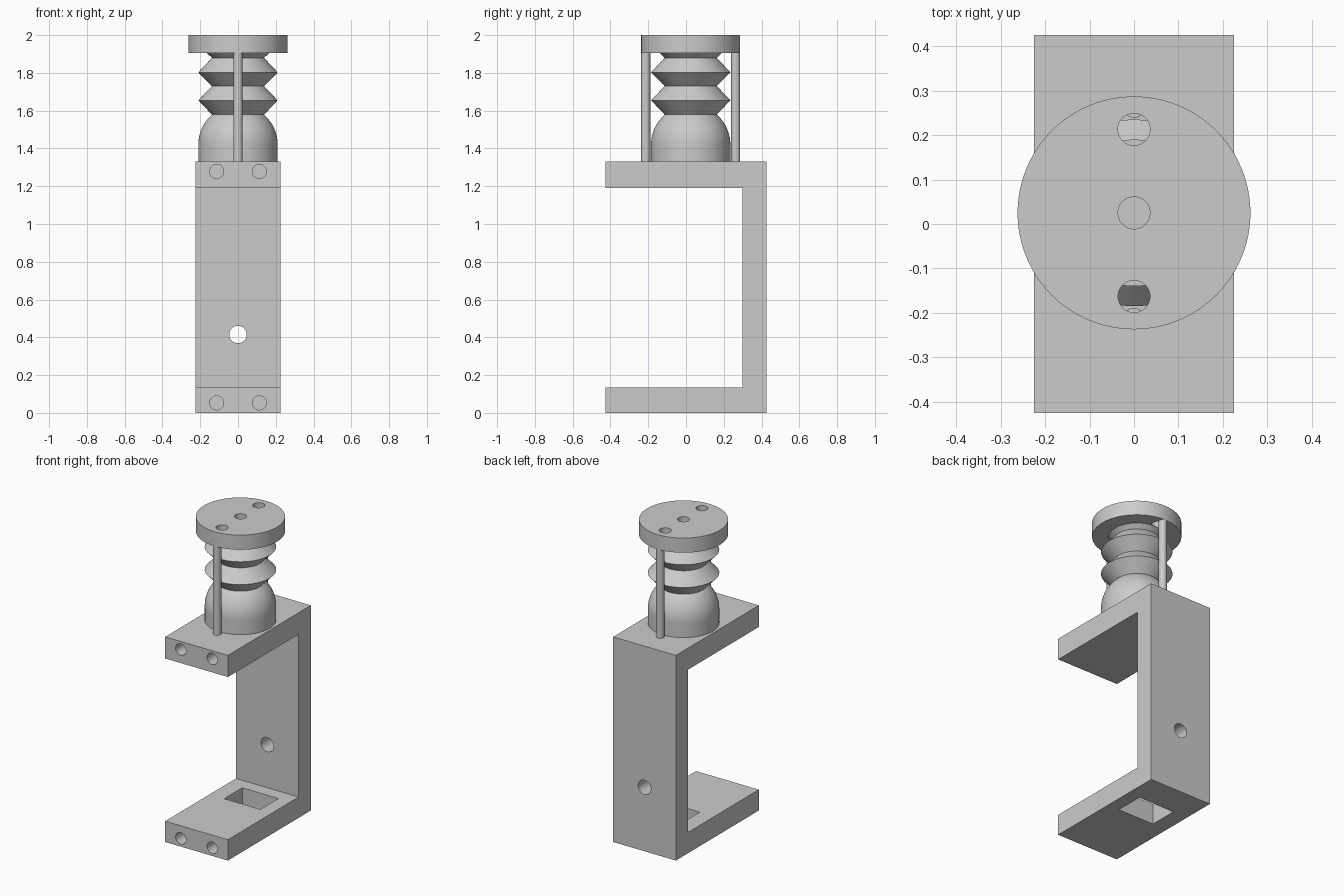
import bpy, bmesh, math
from mathutils import Matrix, Vector

if "Cube" in bpy.data.objects:
    bpy.data.objects.remove(bpy.data.objects["Cube"])

grey = bpy.data.materials.new("plain grey")
grey.use_nodes = True
grey.diffuse_color = (0.6, 0.6, 0.6, 1)
grey.node_tree.nodes["Principled BSDF"].inputs["Base Color"].default_value = (0.6, 0.6, 0.6, 1)

ARM_TOP, CAP_BASE, AXIS_Y = 1.33, 1.905, 0.025


def finish(bm, name):
    bmesh.ops.recalc_face_normals(bm, faces=bm.faces)
    mesh = bpy.data.meshes.new(name)
    bm.to_mesh(mesh)
    bm.free()
    mesh.materials.append(grey)
    obj = bpy.data.objects.new(name, mesh)
    bpy.context.collection.objects.link(obj)
    return obj


def activate(obj):
    bpy.ops.object.select_all(action='DESELECT')
    obj.select_set(True)
    bpy.context.view_layer.objects.active = obj


def smooth(obj):
    activate(obj)
    bpy.ops.object.shade_smooth_by_angle(angle=math.radians(30))


def add_cylinder(bm, centre, radius, length, along_y=False, sides=48):
    turn = Matrix.Rotation(math.pi / 2 if along_y else 0, 4, 'X')
    bmesh.ops.create_cone(bm, cap_ends=True, segments=sides, radius1=radius, radius2=radius,
                          depth=length, matrix=Matrix.Translation(centre) @ turn)


def add_box(bm, low, high):
    low, high = Vector(low), Vector(high)
    bmesh.ops.create_cube(bm, size=1, matrix=Matrix.Translation((low + high) / 2)
                          @ Matrix.Diagonal((*(high - low), 1)))


def cut(obj, bm):
    cutter = finish(bm, "cutter")
    cutter.hide_render = True
    mod = obj.modifiers.new("cut", 'BOOLEAN')
    mod.operation, mod.solver, mod.object = 'DIFFERENCE', 'EXACT', cutter
    activate(obj)
    bpy.ops.object.modifier_apply(modifier=mod.name)
    bpy.data.objects.remove(cutter)


# C-shaped bracket: side profile extruded across its width
profile = [(-0.425, 0), (0.425, 0), (0.425, ARM_TOP), (-0.425, ARM_TOP),
           (-0.425, 1.19), (0.3, 1.19), (0.3, 0.135), (-0.425, 0.135)]
bm = bmesh.new()
side = bm.faces.new([bm.verts.new((-0.225, y, z)) for y, z in profile])
swept = bmesh.ops.extrude_face_region(bm, geom=[side])["geom"]
bmesh.ops.translate(bm, vec=(0.45, 0, 0), verts=[v for v in swept if isinstance(v, bmesh.types.BMVert)])
bracket = finish(bm, "bracket")

# Bracket openings: arm end holes, back wall hole, slot in the lower arm
bm = bmesh.new()
for x in (-0.113, 0.113):
    for z in (0.053, 1.278):
        add_cylinder(bm, (x, -0.425, z), 0.037, 0.4, along_y=True)
add_cylinder(bm, (0, 0.36, 0.415), 0.046, 0.3, along_y=True)
add_box(bm, (-0.12, 0.03, -0.1), (0.14, 0.215, 0.2))
cut(bracket, bm)
smooth(bracket)

# Domed base and bellows, turned from one profile
dome_z, radius, neck = 1.42, 0.21, 0.138
outline = [(0, ARM_TOP), (radius, ARM_TOP)]
for i in range(13):
    a = math.radians(49 * i / 12)
    outline.append((radius * math.cos(a), dome_z + radius * math.sin(a)))
outline += [(radius, 1.655), (neck, 1.73), (radius, 1.803), (neck, 1.88), (0.165, CAP_BASE), (0, CAP_BASE)]
bm = bmesh.new()
verts = [bm.verts.new((r, AXIS_Y, z)) for r, z in outline]
edges = [bm.edges.new(pair) for pair in zip(verts, verts[1:])]
bmesh.ops.spin(bm, geom=verts + edges, cent=(0, AXIS_Y, 0), axis=(0, 0, 1),
               angle=2 * math.pi, steps=96, use_merge=True)
bmesh.ops.remove_doubles(bm, verts=bm.verts, dist=0.0001)
smooth(finish(bm, "bellows"))

# Round cap with three through holes
bm = bmesh.new()
add_cylinder(bm, (0, AXIS_Y, (CAP_BASE + 2) / 2), 0.262, 2 - CAP_BASE, sides=96)
cap = finish(bm, "cap")
bm = bmesh.new()
for offset in (-0.188, 0, 0.188):
    add_cylinder(bm, (0, AXIS_Y + offset, 1.95), 0.036, 0.3)
cut(cap, bm)
smooth(cap)

# Guide rods in front of and behind the bellows
for name, offset in (("front_rod", -0.238), ("back_rod", 0.238)):
    bm = bmesh.new()
    add_cylinder(bm, (0, AXIS_Y + offset, (ARM_TOP + CAP_BASE) / 2), 0.024, CAP_BASE - ARM_TOP)
    smooth(finish(bm, name))
